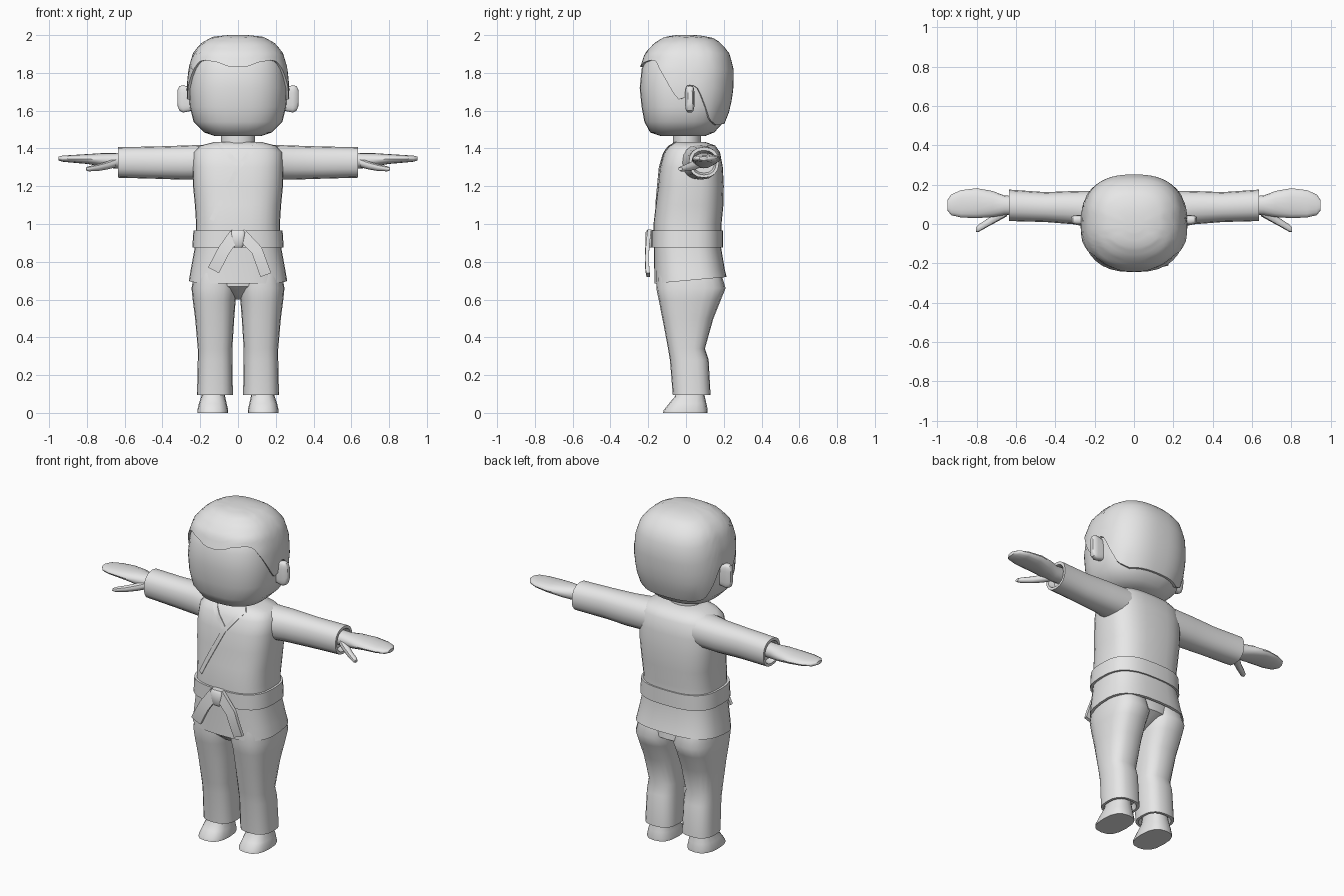
import bpy, bmesh, math

cube = bpy.data.objects.get("Cube")
if cube:
    bpy.data.objects.remove(cube, do_unlink=True)

grey = bpy.data.materials.new("plain_grey")
grey.use_nodes = True
colour = (0.8, 0.8, 0.8, 1)
grey.diffuse_color = colour
grey.node_tree.nodes["Principled BSDF"].inputs["Base Color"].default_value = colour


def finish(name, bm, mirror=False, angle=40):
    """Turn a bmesh into a smooth shaded object."""
    bmesh.ops.recalc_face_normals(bm, faces=bm.faces)
    mesh = bpy.data.meshes.new(name)
    bm.to_mesh(mesh)
    bm.free()
    mesh.materials.append(grey)
    for poly in mesh.polygons:
        poly.use_smooth = True
    mesh.set_sharp_from_angle(angle=math.radians(angle))
    obj = bpy.data.objects.new(name, mesh)
    bpy.context.collection.objects.link(obj)
    if mirror:
        obj.modifiers.new("mirror", 'MIRROR')
    return obj


def soft(value, power):
    return math.copysign(abs(value) ** (2 / power), value)


def skin(bm, rows, caps=True):
    """Bridge equal closed rows of points, capping both ends."""
    rows = [[bm.verts.new(p) for p in row] for row in rows]
    for low, high in zip(rows, rows[1:]):
        for i in range(len(low)):
            bm.faces.new((low[i - 1], low[i], high[i], high[i - 1]))
    if caps:
        bm.faces.new(rows[0])
        bm.faces.new(rows[-1])


def loft(name, rings, axis='z', power=2.5, sides=24, mirror=False, tilt=None, angle=40):
    """Loft rounded sections given as (position, low a, high a, low b, high b)."""
    rows = []
    for pos, a0, a1, b0, b1 in rings:
        row = []
        for i in range(sides):
            t = math.tau * i / sides
            a = (a0 + a1) / 2 + (a1 - a0) / 2 * soft(math.cos(t), power)
            b = (b0 + b1) / 2 + (b1 - b0) / 2 * soft(math.sin(t), power)
            point = (a, b, pos) if axis == 'z' else (pos, a, b)
            row.append(tilt(*point) if tilt else point)
        rows.append(row)
    bm = bmesh.new()
    skin(bm, rows)
    return finish(name, bm, mirror, angle)


def centred(rings):
    return [(z, -w, w, front, back) for z, w, front, back in rings]


def lookup(table, key):
    """Linear interpolation in a table sorted by its first column."""
    key = min(max(key, table[0][0]), table[-1][0])
    for low, high in zip(table, table[1:]):
        if key <= high[0]:
            t = (key - low[0]) / (high[0] - low[0])
            return [p + (q - p) * t for p, q in zip(low, high)][1:]


def strip(name, path, width, depth, surface, steps=8):
    """Flat band along an x-z path, laid on a surface y = f(x, z)."""
    points = []
    for (x0, z0), (x1, z1) in zip(path, path[1:]):
        points += [(x0 + (x1 - x0) * i / steps, z0 + (z1 - z0) * i / steps)
                   for i in range(steps)]
    points.append(path[-1])
    rows = []
    for i, (x, z) in enumerate(points):
        (xa, za), (xb, zb) = points[max(i - 1, 0)], points[min(i + 1, len(points) - 1)]
        size = math.hypot(xb - xa, zb - za)
        nx, nz = (za - zb) / size * width / 2, (xb - xa) / size * width / 2
        left, right = (x - nx, z - nz), (x + nx, z + nz)
        rows.append([(px, surface(px, pz) + off, pz) for (px, pz), off in
                     ((left, -depth), (right, -depth), (right, depth), (left, depth))])
    bm = bmesh.new()
    skin(bm, rows)
    return finish(name, bm)


# Head
head = [(1.465, .12, -.13, .10), (1.485, .18, -.19, .15), (1.54, .235, -.22, .20),
        (1.62, .255, -.235, .225), (1.72, .26, -.245, .24), (1.82, .25, -.235, .24),
        (1.90, .225, -.205, .215), (1.95, .18, -.155, .17), (1.98, .12, -.10, .12),
        (1.989, .03, -.03, .03)]
loft("head", centred(head), sides=32, angle=60)

# Hair cap, with a hairline that depends on how far back a point lies
hairline = [(-1, 1.53), (-.8, 1.525), (-.6, 1.55), (-.45, 1.62), (-.28, 1.71), (-.2, 1.735),
            (-.01, 1.735), (0, 1.67), (.2, 1.655), (.245, 1.69), (.49, 1.79), (.68, 1.86),
            (.82, 1.868), (.96, 1.855), (1, 1.83)]
segments, levels, lift = 72, 12, .012
hair_rows = []
for level in range(-1, levels + 1):
    rise = math.sin(max(level, 0) / levels * math.pi / 2)
    grow = -lift if level < 0 else lift
    row = []
    for i in range(segments):
        t = math.tau * i / segments
        ahead, side = soft(math.cos(t), 2.5), soft(math.sin(t), 2.5)
        edge = lookup(hairline, ahead)[0]
        z = edge + (head[-1][0] - edge) * rise
        w, front, back = lookup(head, z)
        y = (front + back) / 2 - ((back - front) / 2 + grow) * ahead
        row.append(((w + grow) * side, y, z + lift * rise))
    hair_rows.append(row)
bm = bmesh.new()
skin(bm, hair_rows, caps=False)
bm.verts.ensure_lookup_table()
bm.faces.new(bm.verts[-segments:])
finish("hair", bm, angle=50)

# Ears and neck
loft("ear", [(.24, -.005, .045, 1.60, 1.72), (.29, -.005, .045, 1.59, 1.735),
             (.31, 0, .042, 1.60, 1.73), (.32, .01, .035, 1.625, 1.71)],
     axis='x', power=3.5, mirror=True)
loft("neck", centred([(1.38, .09, -.07, .08), (1.50, .09, -.07, .08)]), power=2)

# Jacket, with a hem that rises towards the back
jacket = [(.70, .26, -.168, .215), (.76, .25, -.168, .205), (.88, .228, -.17, .185),
          (1.0, .222, -.172, .188), (1.1, .228, -.16, .198), (1.2, .238, -.148, .2),
          (1.3, .24, -.138, .195), (1.38, .235, -.115, .18), (1.415, .2, -.09, .155),
          (1.435, .12, -.06, .10)]
inside = [(.74, .22, -.13, .17), (.70, .245, -.153, .2)]
loft("jacket", centred(inside + jacket), sides=32, power=2.8,
     tilt=lambda x, y, z: (x, y, z + (.09 * y if z < .75 else 0)))


def chest(x, z):
    w, front, back = lookup(jacket, z)
    bulge = max(1 - abs(x / w) ** 2.8, 0) ** (1 / 2.8)
    return (front + back) / 2 - (back - front) / 2 * bulge


# Crossed lapels
strip("lapel_under", [(-.10, 1.425), (.0, 1.315)], .025, .004, chest)
strip("lapel_over", [(.10, 1.425), (.005, 1.305), (-.14, 1.02)], .025, .006, chest)

# Belt with knot and two hanging ends
loft("belt", centred([(.875, .225, -.165, .18), (.875, .242, -.183, .195),
                      (.965, .236, -.183, .195), (.965, .22, -.165, .18)]),
     sides=32, power=2.8)
loft("belt_knot", centred([(.875, .02, -.205, -.17), (.89, .03, -.215, -.17),
                           (.955, .038, -.215, -.17), (.968, .034, -.205, -.17)]), power=4)
strip("belt_end_right", [(-.015, .945), (-.075, .86), (-.13, .755)], .065, .01,
      lambda x, z: -.198 - .01 * math.sin((.95 - z) * 12))
strip("belt_end_left", [(.015, .95), (.1, .86), (.147, .73)], .06, .01,
      lambda x, z: -.196 - .01 * math.sin((.95 - z) * 12))

# Sleeves with open cuffs
loft("sleeve", [(.15, -.04, .17, 1.235, 1.42), (.3, -.002, .168, 1.235, 1.415),
                (.45, .01, .162, 1.24, 1.41), (.635, .015, .175, 1.245, 1.407),
                (.635, .03, .16, 1.26, 1.39), (.60, .04, .15, 1.27, 1.38)],
     axis='x', sides=16, power=2.3, mirror=True)

# Hands and thumbs
loft("hand", [(.58, .05, .14, 1.295, 1.38), (.66, .045, .145, 1.295, 1.375),
              (.72, .035, .168, 1.305, 1.375), (.80, .03, .182, 1.318, 1.37),
              (.88, .033, .172, 1.325, 1.365), (.93, .045, .15, 1.33, 1.362),
              (.95, .07, .12, 1.337, 1.357)],
     axis='x', sides=16, power=2.2, mirror=True)
loft("thumb", [(.645, .04, .10, 1.30, 1.35), (.69, .015, .07, 1.288, 1.333),
               (.74, -.012, .03, 1.28, 1.318), (.79, -.04, -.002, 1.278, 1.306),
               (.805, -.042, -.018, 1.283, 1.3)],
     axis='x', sides=10, power=2, mirror=True)

# Trousers: hips plus a pair of legs with open cuffs
loft("trouser_hips", centred([(.60, .02, -.04, .06), (.63, .06, -.1, .12),
                              (.67, .15, -.145, .19), (.76, .22, -.15, .18)]), power=2.4)
loft("trouser_leg", [(.74, .008, .232, -.152, .185), (.66, .002, .246, -.157, .21),
                     (.60, .012, .24, -.145, .185), (.5, .02, .227, -.125, .145),
                     (.34, .03, .213, -.095, .1), (.28, .03, .213, -.085, .12),
                     (.095, .027, .217, -.07, .13), (.095, .042, .202, -.055, .115),
                     (.13, .05, .195, -.045, .1)],
     sides=20, power=2.6, mirror=True)

# Feet
loft("foot", [(0, .052, .215, -.122, .115), (.015, .052, .215, -.118, .115),
              (.05, .06, .207, -.09, .108), (.085, .068, .195, -.06, .1),
              (.15, .075, .185, -.045, .09)],
     sides=16, power=2.6, mirror=True)
